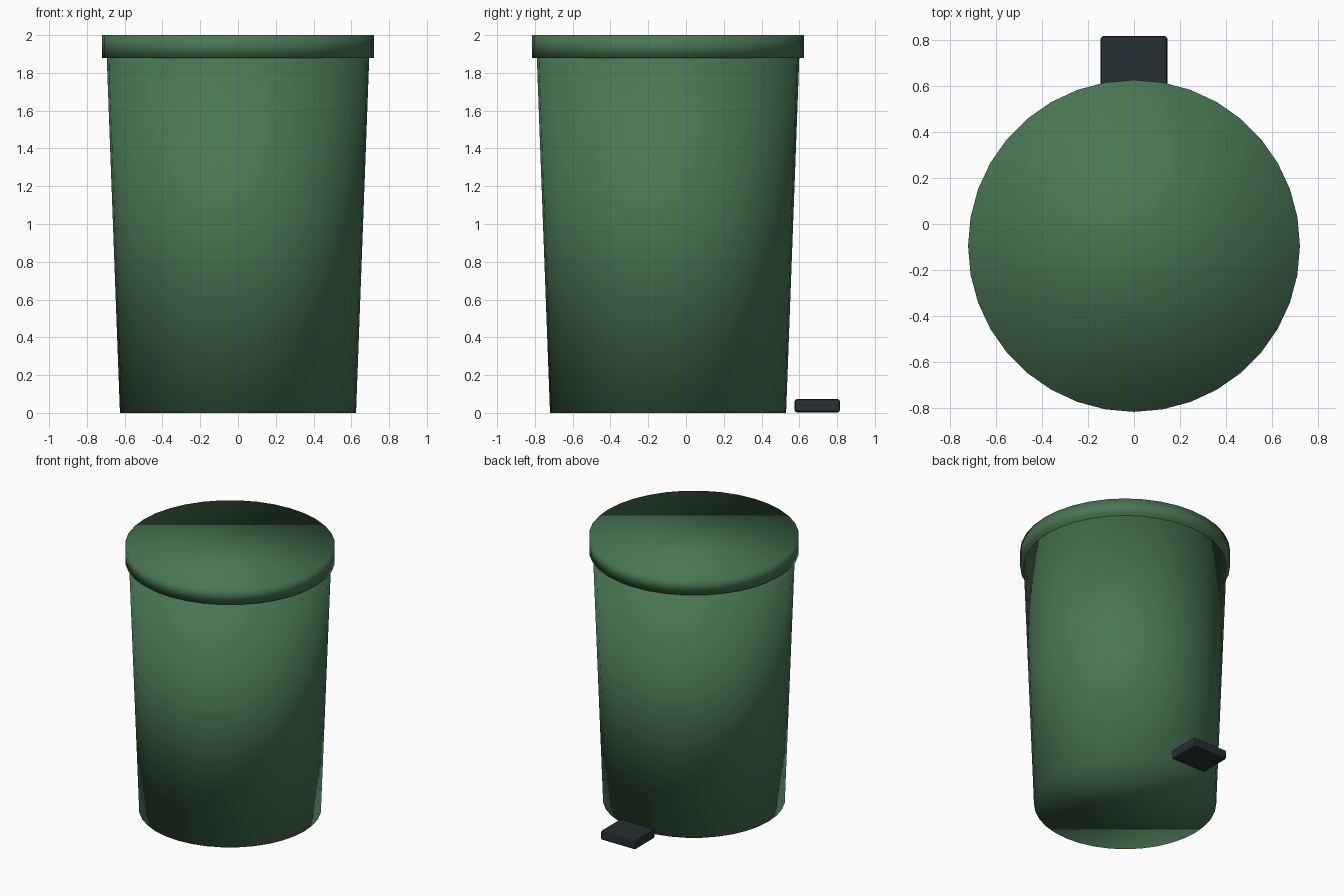
import bpy

if "Cube" in bpy.data.objects:
    bpy.data.objects.remove(bpy.data.objects["Cube"])

SIDES = 36
CY = -0.095  # bin axis, shifted forward to leave room for the pedal


def material(name, rgb):
    m = bpy.data.materials.new(name)
    m.diffuse_color = (*rgb, 1)
    m.use_nodes = True
    m.node_tree.nodes["Principled BSDF"].inputs["Base Color"].default_value = m.diffuse_color
    return m


green = material("bin green", (0.065, 0.18, 0.085))
dark = material("pedal dark grey", (0.018, 0.029, 0.032))


def drum(name, r_bottom, r_top, z0, z1):
    bpy.ops.mesh.primitive_cone_add(vertices=SIDES, radius1=r_bottom, radius2=r_top,
                                    depth=z1 - z0, location=(0, CY, (z0 + z1) / 2))
    ob = bpy.context.object
    ob.name = name
    ob.data.materials.append(green)
    bpy.ops.object.shade_smooth()
    return ob


# Tapered body and overhanging lid
drum("bin_body", 0.625, 0.695, 0.0, 1.885)
drum("lid", 0.72, 0.72, 1.88, 2.0)

# Foot pedal with softened edges
bpy.ops.mesh.primitive_cube_add(size=1, location=(0, 0.695, 0.038))
pedal = bpy.context.object
pedal.name = "foot_pedal"
pedal.scale = (0.29, 0.24, 0.07)
bpy.ops.object.transform_apply(location=False, rotation=False, scale=True)
pedal.data.materials.append(dark)
bevel = pedal.modifiers.new("soft edges", 'BEVEL')
bevel.width = 0.012
bevel.segments = 2
